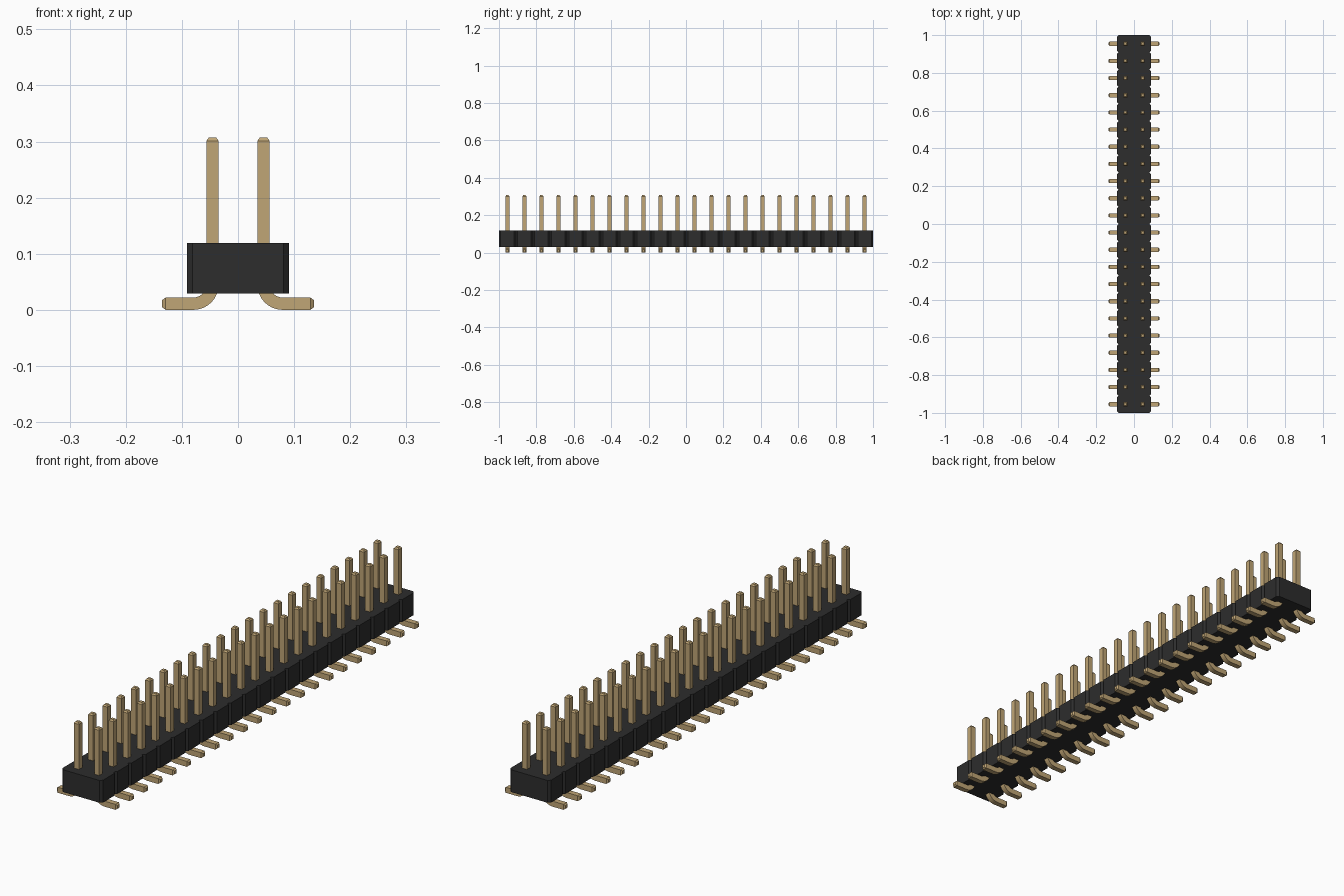
import bpy, bmesh, math
from mathutils import Vector

cube = bpy.data.objects.get("Cube")
if cube:
    bpy.data.objects.remove(cube, do_unlink=True)

COUNT = 22                 # pins per row
PITCH = 2 / COUNT
HALF = 0.011               # half thickness of a pin
PIN_X = PITCH / 2


def material(name, rgb):
    mat = bpy.data.materials.new(name)
    mat.use_nodes = True
    mat.diffuse_color = (*rgb, 1)
    mat.node_tree.nodes["Principled BSDF"].inputs["Base Color"].default_value = (*rgb, 1)
    return mat


def finish(bm, name, mat):
    bmesh.ops.recalc_face_normals(bm, faces=bm.faces)
    mesh = bpy.data.meshes.new(name)
    bm.to_mesh(mesh)
    bm.free()
    mesh.materials.append(mat)
    return mesh


def place(name, mesh, location=(0, 0, 0), turn=0):
    obj = bpy.data.objects.new(name, mesh)
    obj.location = location
    obj.rotation_euler.z = turn
    bpy.context.collection.objects.link(obj)
    return obj


gold = material("gold", (0.53, 0.38, 0.18))
black = material("black plastic", (0.026, 0.026, 0.026))

# Housing: outline with a V notch between every pair of cells, extruded upwards
W, CUT = PITCH, 0.0095
side = []
for i in range(COUNT):
    y = -1 + i * PITCH
    if i == 0:
        side.append((W - CUT, y))
    side += [(W, y + CUT), (W, y + PITCH - CUT), (W - CUT, y + PITCH)]
outline = side + [(-x, y) for x, y in reversed(side)]
bm = bmesh.new()
base = bm.faces.new([bm.verts.new((x, y, 0.029)) for x, y in outline])
top = bmesh.ops.extrude_face_region(bm, geom=[base], use_keep_orig=True)["geom"]
bmesh.ops.translate(bm, vec=(0, 0, 0.09),
                    verts=[v for v in top if isinstance(v, bmesh.types.BMVert)])
place("housing", finish(bm, "housing", black))

# Pin: a square section swept down, round the bend and out along the foot
R = 0.034                                  # centre-line bend radius
BEND_X, BEND_Z = PIN_X + R, HALF + R
TIP, TIP_HALF = 0.006, 0.0065
stations = [(PIN_X, 0.307, 0, TIP_HALF), (PIN_X, 0.307 - TIP, 0, HALF)]
STEPS = 8
for k in range(STEPS + 1):
    a = math.pi / 2 * k / STEPS
    stations.append((BEND_X - R * math.cos(a), BEND_Z - R * math.sin(a), a, HALF))
stations += [(0.135 - TIP, HALF, math.pi / 2, HALF), (0.135, HALF, math.pi / 2, TIP_HALF)]

bm = bmesh.new()
rings = []
for x, z, a, h in stations:
    across = Vector((math.cos(a), 0, math.sin(a))) * h
    depth = Vector((0, h, 0))
    centre = Vector((x, 0, z))
    rings.append([bm.verts.new(centre + across * s + depth * t)
                  for s, t in ((-1, -1), (1, -1), (1, 1), (-1, 1))])
for r, s in zip(rings, rings[1:]):
    for j in range(4):
        n = (j + 1) % 4
        bm.faces.new((r[j], r[n], s[n], s[j]))
bm.faces.new(rings[0])
bm.faces.new(rings[-1])
pin = finish(bm, "pin", gold)

# Two rows of pins with their feet pointing outwards
for i in range(COUNT):
    y = -1 + (i + 0.5) * PITCH
    place(f"pin_left_{i + 1}", pin, (0, y, 0))
    place(f"pin_right_{i + 1}", pin, (0, y, 0), math.pi)

# Smooth the bend only, keeping the corners sharp
first = bpy.data.objects["pin_left_1"]
bpy.ops.object.select_all(action="DESELECT")
first.select_set(True)
bpy.context.view_layer.objects.active = first
bpy.ops.object.shade_smooth_by_angle(angle=math.radians(20))
